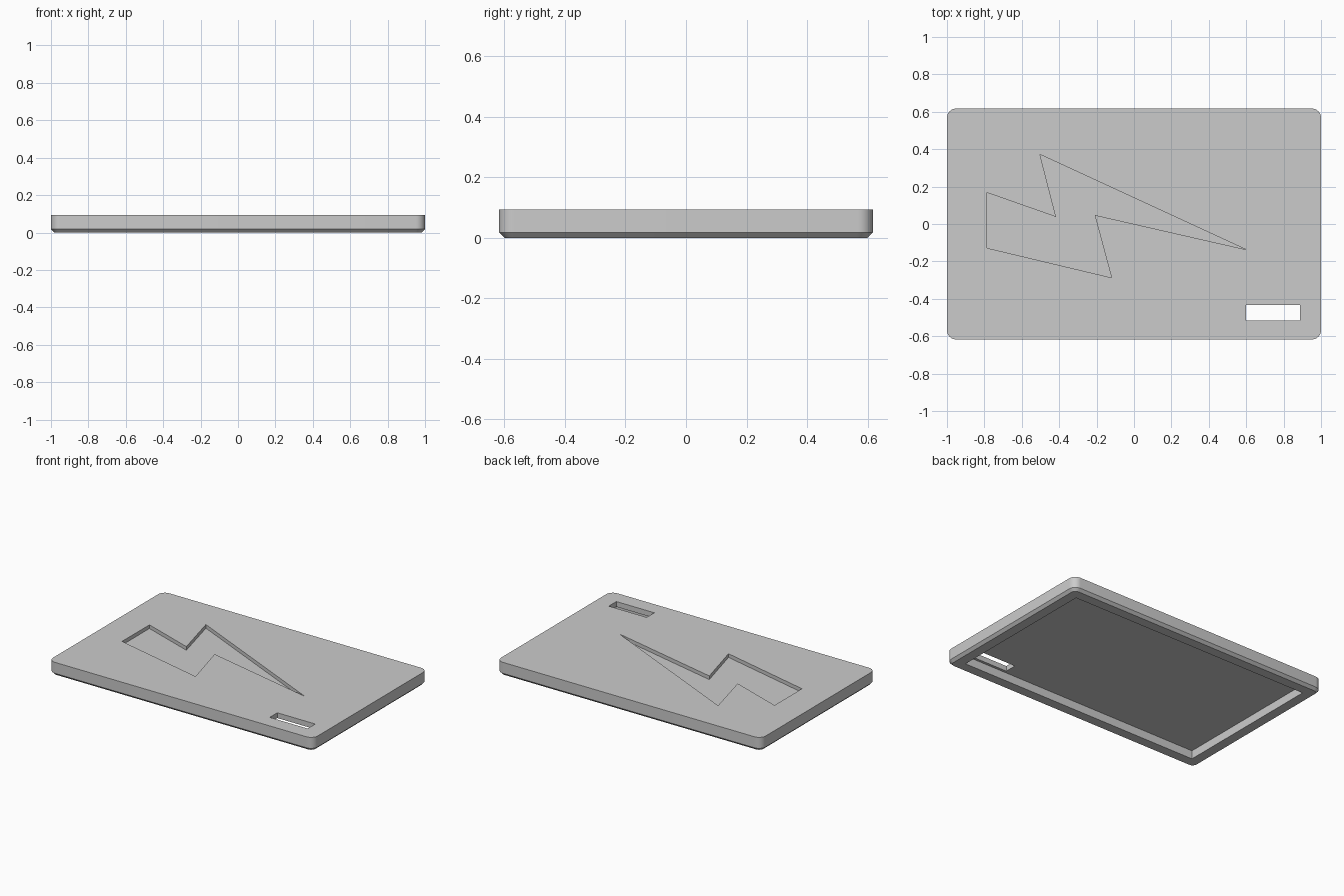
import bpy, bmesh, math

WIDTH, DEPTH, HEIGHT = 2.0, 1.235, 0.093
CORNER, CHAMFER = 0.05, 0.018
RIM, CAVITY = 0.085, 0.057
ENGRAVE = 0.025

cube = bpy.data.objects.get("Cube")
if cube:
    bpy.data.objects.remove(cube, do_unlink=True)

grey = bpy.data.materials.new("plain grey")
grey.use_nodes = True
colour = (0.6, 0.6, 0.6, 1)
grey.diffuse_color = colour
grey.node_tree.nodes["Principled BSDF"].inputs["Base Color"].default_value = colour


def prism(name, outline, z0, z1, shape=None):
    """Extrude a flat outline between two heights, with an optional edit."""
    bm = bmesh.new()
    face = bm.faces.new([bm.verts.new((x, y, z0)) for x, y in outline])
    top = bmesh.ops.extrude_face_region(bm, geom=[face])["geom"]
    for v in top:
        if isinstance(v, bmesh.types.BMVert):
            v.co.z = z1
    bmesh.ops.recalc_face_normals(bm, faces=bm.faces)
    if shape:
        shape(bm)
    mesh = bpy.data.meshes.new(name)
    bm.to_mesh(mesh)
    bm.free()
    mesh.materials.append(grey)
    obj = bpy.data.objects.new(name, mesh)
    bpy.context.collection.objects.link(obj)
    return obj


def rectangle(x0, x1, y0, y1):
    return [(x0, y0), (x1, y0), (x1, y1), (x0, y1)]


def round_and_chamfer(bm):
    # Rounded upright corners
    upright = [e for e in bm.edges
               if abs(e.verts[0].co.z - e.verts[1].co.z) > HEIGHT / 2]
    bmesh.ops.bevel(bm, geom=upright, offset=CORNER, segments=8,
                    profile=0.5, affect="EDGES")
    # Chamfered lower edge
    lower = [e for e in bm.edges if all(v.co.z < 0.001 for v in e.verts)]
    bmesh.ops.bevel(bm, geom=lower, offset=CHAMFER, segments=1, affect="EDGES")


def cut(target, cutter):
    cutter.hide_render = True
    mod = target.modifiers.new(cutter.name, "BOOLEAN")
    mod.operation = "DIFFERENCE"
    mod.solver = "EXACT"
    mod.object = cutter
    bpy.context.view_layer.objects.active = target
    bpy.ops.object.modifier_apply(modifier=mod.name)
    bpy.data.objects.remove(cutter, do_unlink=True)


# Main plate
hx, hy = WIDTH / 2, DEPTH / 2
plate = prism("plate", rectangle(-hx, hx, -hy, hy), 0, HEIGHT, round_and_chamfer)

# Hollow underside
cut(plate, prism("underside_hollow",
                 rectangle(RIM - hx, hx - RIM, RIM - hy, hy - RIM), -0.1, CAVITY))

# Through slot near the front corner
cut(plate, prism("slot", rectangle(0.6, 0.887, -0.515, -0.433), -0.2, 0.2))

# Engraved zigzag pocket
zigzag = [(-0.503, 0.372), (-0.417, 0.038), (-0.787, 0.168), (-0.787, -0.128),
          (-0.12, -0.287), (-0.21, 0.048), (0.6, -0.137)]
cut(plate, prism("zigzag_pocket", zigzag, HEIGHT - ENGRAVE, 0.2))

# Smooth corners, crisp edges
bpy.ops.object.select_all(action="DESELECT")
plate.select_set(True)
bpy.context.view_layer.objects.active = plate
bpy.ops.object.shade_smooth_by_angle(angle=math.radians(30))
